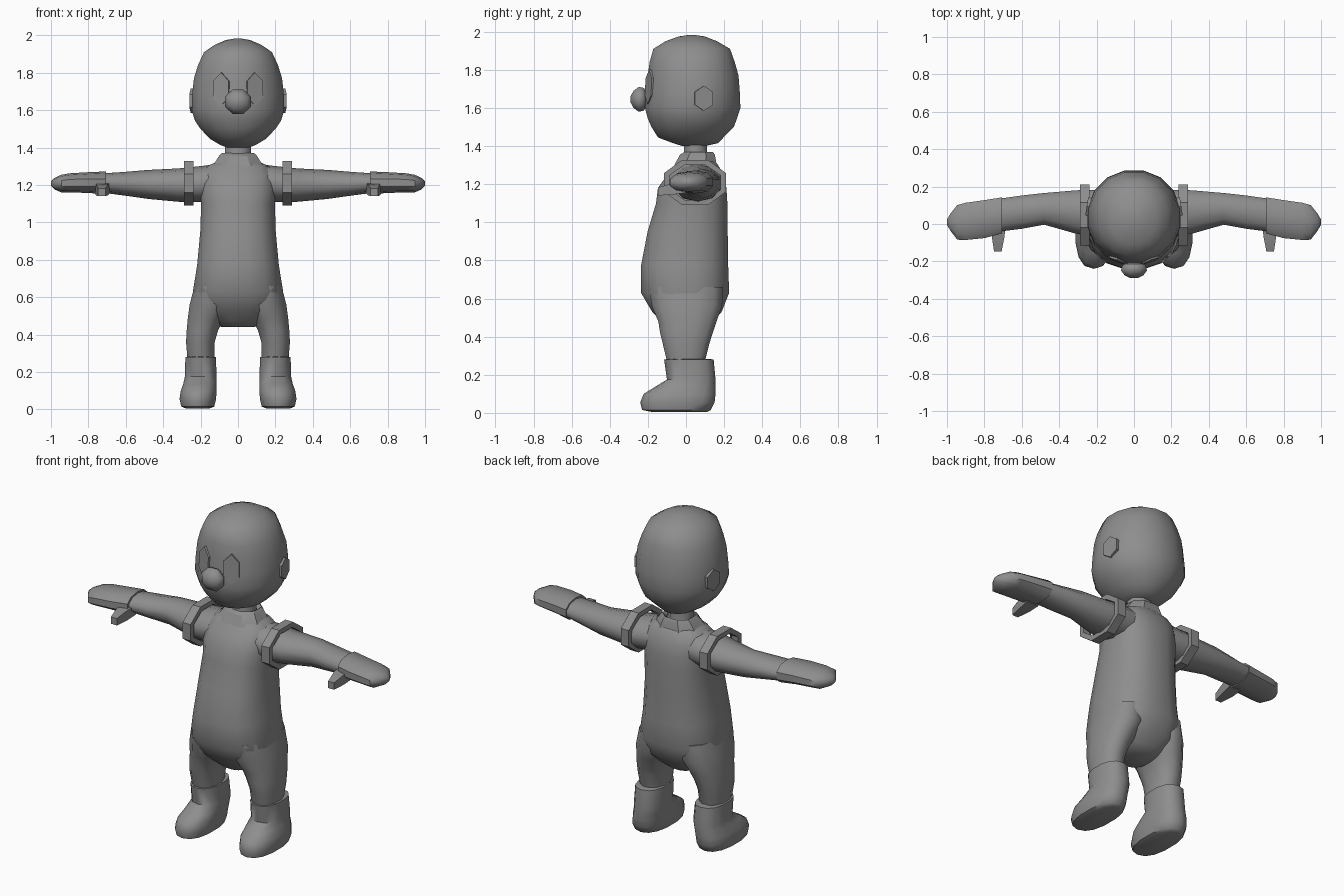
import bpy, bmesh, math
from mathutils import Vector, Matrix

grey = bpy.data.materials.new("plain grey")
grey.diffuse_color = (0.27, 0.27, 0.27, 1)


def finish(bm, name, angle=50):
    """Turn a bmesh into a shaded grey object."""
    bmesh.ops.recalc_face_normals(bm, faces=bm.faces)
    me = bpy.data.meshes.new(name)
    bm.to_mesh(me)
    bm.free()
    ob = bpy.data.objects.new(name, me)
    me.materials.append(grey)
    bpy.context.collection.objects.link(ob)
    bpy.ops.object.select_all(action='DESELECT')
    ob.select_set(True)
    bpy.context.view_layer.objects.active = ob
    bpy.ops.object.shade_smooth_by_angle(angle=math.radians(angle))
    return ob


def loft(name, axis, rings, n=12, power=2.0, side=1, caps=True, angle=50):
    """Skin rings of (position, low a, high a, low b, high b) along an axis."""
    bm = bmesh.new()
    loops = []
    for p, a0, a1, b0, b1 in rings:
        loop = []
        for i in range(n):
            t = 2 * math.pi * (i + 0.5) / n
            c, s = math.cos(t), math.sin(t)
            k = 1 / math.cos(math.pi / n) if n <= 8 else 1
            c = math.copysign(abs(c) ** (2 / power), c) * k
            s = math.copysign(abs(s) ** (2 / power), s) * k
            a = (a0 + a1) / 2 + (a1 - a0) / 2 * c
            b = (b0 + b1) / 2 + (b1 - b0) / 2 * s
            co = {'x': (p, a, b), 'y': (a, p, b), 'z': (a, b, p)}[axis]
            loop.append(bm.verts.new((co[0] * side, co[1], co[2])))
        loops.append(loop)
    for u, v in zip(loops, loops[1:]):
        for i in range(n):
            j = (i + 1) % n
            bm.faces.new((u[i], u[j], v[j], v[i]))
    if caps:
        bm.faces.new(loops[0])
        bm.faces.new(loops[-1])
    return finish(bm, name, angle)


def plate(name, centre, normal, width, height):
    """Thin upright hexagon facing along the normal."""
    bm = bmesh.new()
    bmesh.ops.create_cone(bm, cap_ends=True, segments=6, radius1=1, radius2=1, depth=1)
    bmesh.ops.scale(bm, verts=bm.verts, vec=(width, height, 0.03))
    n = Vector(normal).normalized()
    x = Vector((0, 0, 1)).cross(n).normalized()
    rot = Matrix((x, n.cross(x), n)).transposed().to_4x4()
    bmesh.ops.transform(bm, verts=bm.verts, matrix=Matrix.Translation(centre) @ rot)
    finish(bm, name, 30)


# Head, neck and nose
loft("head", 'z', [
    (1.40, -.06, .06, -.02, .10), (1.415, -.10, .10, -.07, .17),
    (1.445, -.15, .15, -.15, .20), (1.50, -.205, .205, -.185, .255),
    (1.545, -.235, .235, -.205, .272), (1.60, -.252, .252, -.22, .29),
    (1.68, -.25, .25, -.212, .287), (1.77, -.24, .24, -.205, .28),
    (1.84, -.218, .218, -.195, .26), (1.91, -.185, .185, -.175, .235),
    (1.95, -.125, .125, -.11, .165), (1.975, -.065, .065, -.04, .10),
    (1.982, -.02, .02, .01, .05)], n=16, power=2.1)
loft("neck", 'z', [(1.28, -.08, .08, -.03, .13), (1.35, -.07, .07, -.01, .11),
                   (1.43, -.07, .07, -.01, .11)], n=8)
loft("nose_stem", 'y', [(-.17, -.06, .06, 1.60, 1.70), (-.225, -.045, .045, 1.605, 1.69)], n=8)
loft("nose", 'y', [
    (-.205, -.035, .035, 1.61, 1.68), (-.222, -.062, .062, 1.585, 1.705),
    (-.248, -.07, .07, 1.58, 1.71), (-.275, -.05, .05, 1.60, 1.69),
    (-.29, -.02, .02, 1.627, 1.663)], n=8, angle=70)

# Torso with rounded hips
loft("torso", 'z', [
    (.44, -.09, .09, -.09, .10), (.47, -.15, .15, -.12, .13),
    (.53, -.225, .225, -.18, .19), (.63, -.245, .245, -.24, .23),
    (.77, -.222, .222, -.24, .225), (.95, -.205, .205, -.205, .222),
    (1.10, -.20, .20, -.16, .22), (1.18, -.205, .205, -.15, .215),
    (1.25, -.20, .20, -.10, .20), (1.30, -.17, .17, -.06, .17),
    (1.325, -.11, .11, -.04, .15)], n=16, power=2.5)

# Flared collar
loft("collar", 'z', [
    (1.30, -.135, .135, -.06, .16), (1.355, -.10, .10, -.03, .15),
    (1.37, -.085, .085, -.005, .14), (1.35, -.07, .07, .0, .12),
    (1.32, -.07, .07, .0, .12)], n=8, power=2.4, caps=False, angle=30)

for s, tag in ((-1, "right"), (1, "left")):
    # Eyes and ears
    plate(tag + "_eye", (s * .087, -.184, 1.71), (s * .36, -.93, .05), .052, .09)
    plate(tag + "_ear", (s * .238, .092, 1.65), (s, .16, 0), .056, .066)

    # Sleeve, shoulder band, mitten and thumb
    loft(tag + "_sleeve", 'x', [
        (.12, -.07, .18, 1.11, 1.31), (.25, -.07, .19, 1.108, 1.295),
        (.32, -.055, .185, 1.11, 1.288), (.48, -.008, .17, 1.125, 1.28),
        (.60, -.03, .157, 1.142, 1.27), (.72, -.045, .14, 1.158, 1.262)],
        n=10, side=s)
    inner = (-.085, .18, 1.118, 1.30)
    outer = (-.115, .21, 1.09, 1.328)
    loft(tag + "_shoulder_band", 'x', [
        (.237, *inner), (.237, *outer), (.29, *outer), (.29, *inner), (.245, *inner)],
        n=8, side=s, caps=False, angle=30)
    loft(tag + "_mitten", 'x', [
        (.705, -.055, .147, 1.15, 1.272), (.80, -.08, .132, 1.157, 1.268),
        (.90, -.09, .118, 1.16, 1.262), (.945, -.088, .105, 1.16, 1.254),
        (.98, -.04, .06, 1.175, 1.238), (1.0, -.005, .025, 1.195, 1.22)],
        n=10, power=2.3, side=s)
    loft(tag + "_thumb", 'y', [
        (.0, .685, .765, 1.155, 1.21), (-.07, .693, .76, 1.145, 1.205),
        (-.148, .708, .748, 1.14, 1.182)], n=4, side=s, angle=30)

    # Trouser leg
    loft(tag + "_leg", 'z', [
        (.26, .125, .272, -.10, .10), (.36, .122, .28, -.125, .125),
        (.42, .105, .277, -.14, .145), (.48, .075, .272, -.15, .165),
        (.56, .03, .262, -.185, .195), (.66, .04, .235, -.20, .20)],
        n=12, power=2.3, side=s)

    # Boot
    loft(tag + "_boot", 'z', [
        (.005, .15, .28, -.18, .11), (.015, .125, .305, -.23, .13),
        (.055, .115, .315, -.24, .15), (.10, .113, .308, -.222, .155),
        (.135, .112, .295, -.165, .155), (.175, .112, .286, -.10, .155),
        (.28, .117, .283, -.115, .145), (.282, .13, .27, -.10, .13)],
        n=14, power=2.4, side=s)
